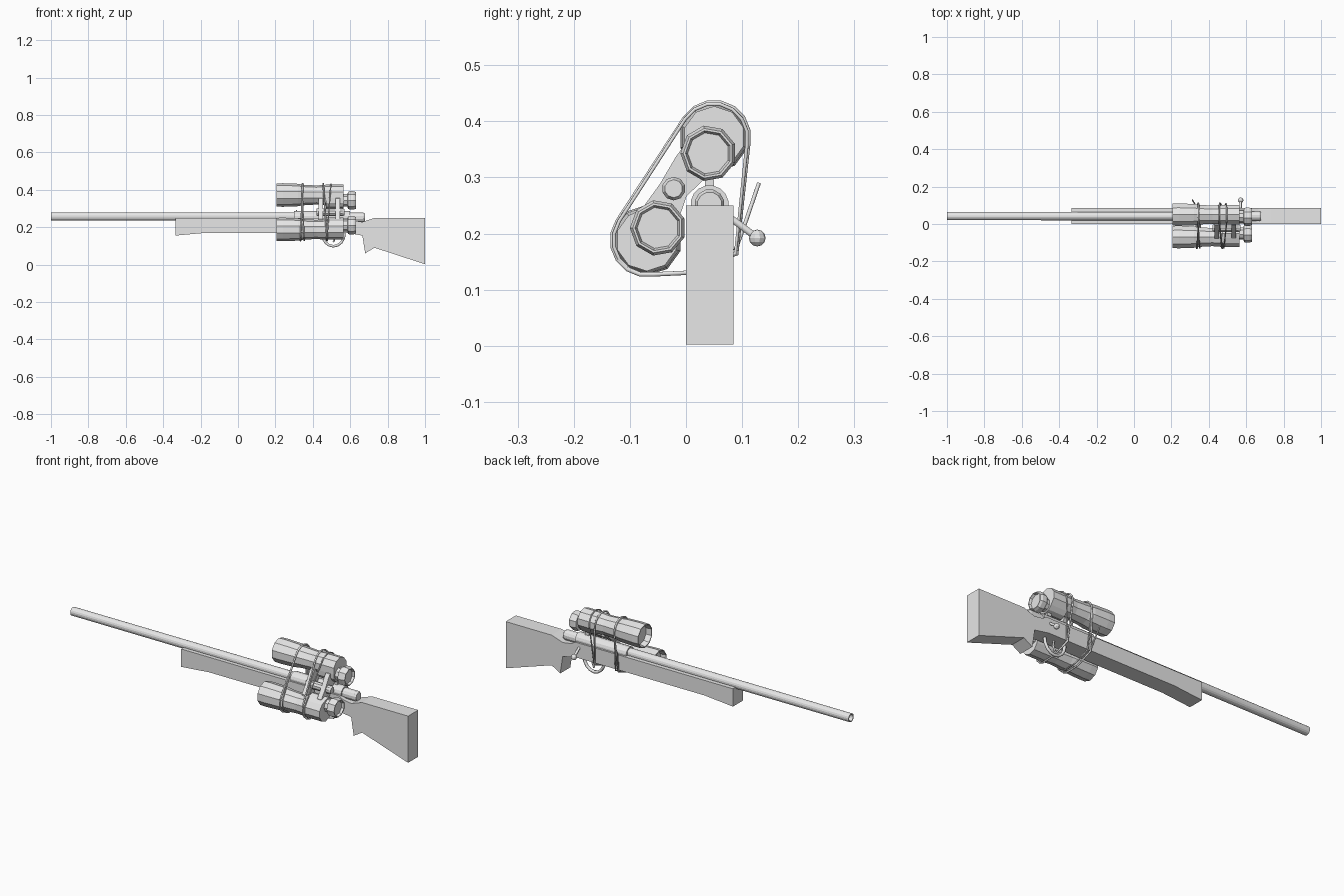
import bpy, bmesh, math
from mathutils import Vector
from mathutils.geometry import convex_hull_2d

if "Cube" in bpy.data.objects:
    bpy.data.objects.remove(bpy.data.objects["Cube"])

grey = bpy.data.materials.new("plain grey")
grey.diffuse_color = (0.8, 0.8, 0.8, 1)
grey.use_nodes = True
grey.node_tree.nodes["Principled BSDF"].inputs["Base Color"].default_value = grey.diffuse_color


def finish(name, bm):
    bmesh.ops.remove_doubles(bm, verts=bm.verts, dist=1e-5)
    bmesh.ops.recalc_face_normals(bm, faces=bm.faces)
    me = bpy.data.meshes.new(name)
    bm.to_mesh(me)
    bm.free()
    me.materials.append(grey)
    ob = bpy.data.objects.new(name, me)
    bpy.context.collection.objects.link(ob)
    return ob


def lathe(name, centre, profile, sides=10):
    """Turned part along x; profile holds (x, radius) and caps itself at both ends."""
    bm = bmesh.new()
    rings = []
    for x, r in profile:
        rings.append([bm.verts.new((x, centre[0] + r * math.cos(a), centre[1] + r * math.sin(a)))
                      for a in [(i + 0.5) * math.tau / sides for i in range(sides)]])
    for a, b in zip(rings, rings[1:]):
        for i in range(sides):
            j = (i + 1) % sides
            bm.faces.new((a[i], a[j], b[j], b[i]))
    bm.faces.new(rings[0])
    bm.faces.new(rings[-1])
    return finish(name, bm)


def prism(name, outline, axis, lo, hi):
    """Extrude a 2D outline: axis 'x' reads points as (y, z), axis 'y' as (x, z)."""
    bm = bmesh.new()
    place = (lambda p, d: (d, p[0], p[1])) if axis == 'x' else (lambda p, d: (p[0], d, p[1]))
    a = [bm.verts.new(place(p, lo)) for p in outline]
    b = [bm.verts.new(place(p, hi)) for p in outline]
    bm.faces.new(a)
    bm.faces.new(b)
    for i in range(len(a)):
        j = (i + 1) % len(a)
        bm.faces.new((a[i], a[j], b[j], b[i]))
    return finish(name, bm)


def circle(c, r, n=10):
    return [(c[0] + r * math.cos((i + 0.5) * math.tau / n),
             c[1] + r * math.sin((i + 0.5) * math.tau / n)) for i in range(n)]


def hull(points):
    return [points[i] for i in convex_hull_2d([Vector(p) for p in points])]


def wire(name, points, radius, closed=False):
    cu = bpy.data.curves.new(name, 'CURVE')
    cu.dimensions = '3D'
    cu.bevel_depth = radius
    cu.bevel_resolution = 1
    cu.use_fill_caps = True
    sp = cu.splines.new('POLY')
    sp.points.add(len(points) - 1)
    for p, co in zip(sp.points, points):
        p.co = (*co, 1)
    sp.use_cyclic_u = closed
    cu.materials.append(grey)
    ob = bpy.data.objects.new(name, cu)
    bpy.context.collection.objects.link(ob)
    return ob


# Stock with fore-end, grip and butt
prism("stock", [(-0.335, 0.25), (-0.335, 0.155), (-0.17, 0.17), (0.58, 0.17), (0.665, 0.155),
                (0.68, 0.06), (0.73, 0.09), (1.0, 0.002), (1.0, 0.25), (0.73, 0.25),
                (0.665, 0.228), (0.62, 0.235), (0.59, 0.25)], 'y', 0.0, 0.085)

# Barrel, receiver and bolt
bore = (0.042, 0.252)
lathe("barrel", (0.042, 0.257),
      [(-0.9, 0.016), (-1.0, 0.017), (-1.0, 0.022), (0.32, 0.023)], 16)
lathe("receiver", bore, [(0.3, 0.024), (0.3, 0.034), (0.6, 0.034)], 16)
lathe("bolt", bore, [(0.6, 0.027), (0.67, 0.027), (0.68, 0.022)], 12)
wire("bolt_handle", [(0.57, 0.06, 0.24), (0.57, 0.09, 0.22), (0.57, 0.122, 0.196)], 0.007)
bm = bmesh.new()
bmesh.ops.create_uvsphere(bm, u_segments=10, v_segments=6, radius=0.015)
knob = finish("bolt_knob", bm)
knob.location = (0.57, 0.127, 0.192)
prism("scope_post", [(0.034, 0.27), (0.05, 0.27), (0.05, 0.32), (0.034, 0.32)], 'x', 0.535, 0.56)

# Trigger and its guard
guard = [(0.51 + 0.06 * math.cos(a), 0.0425, 0.168 + 0.07 * math.sin(a))
         for a in [math.pi + i * math.pi / 8 for i in range(9)]]
wire("trigger_guard", guard, 0.008)
wire("trigger", [(0.515, 0.0425, 0.175), (0.52, 0.0425, 0.145), (0.51, 0.0425, 0.12)], 0.005)

# Binoculars: two tubes, prism housings and eyepieces
tubes = {"upper": ((0.05, 0.372), (0.04, 0.343)), "lower": ((-0.07, 0.188), (-0.05, 0.21))}
hinge = (-0.022, 0.28)
for side, (tube, eye) in tubes.items():
    lathe(side + "_objective_tube", tube,
          [(0.235, 0.052), (0.205, 0.057), (0.205, 0.062), (0.24, 0.063), (0.32, 0.06),
           (0.35, 0.055), (0.42, 0.051), (0.47, 0.055), (0.56, 0.055)])
    lathe(side + "_eyepiece", eye,
          [(0.55, 0.034), (0.585, 0.034), (0.588, 0.046), (0.597, 0.05), (0.618, 0.05),
           (0.63, 0.045), (0.63, 0.041), (0.618, 0.037)], 9)
    prism(side + "_prism_housing", hull(circle(tube, 0.055) + circle(eye, 0.042)),
          'x', 0.47, 0.565)
    # Arms reaching to the central hinge
    toward = (Vector(tube) + Vector(hinge)) / 2
    for label, lo, hi in (("front", 0.43, 0.455), ("rear", 0.52, 0.545)):
        prism(f"{side}_{label}_hinge_arm", hull(circle(hinge, 0.026) + circle(toward, 0.034)),
              'x', lo, hi)
lathe("hinge_pin", hinge, [(0.42, 0.018), (0.425, 0.021), (0.56, 0.021), (0.57, 0.016)], 10)

# Straps pulled around both tubes and the stock
loop = hull(circle(tubes["upper"][0], 0.062, 16) + circle(tubes["lower"][0], 0.062, 16)
            + [(0.09, 0.164), (0.0, 0.13)])
for label, x, slant in (("front", 0.335, 0.04), ("rear", 0.475, -0.07)):
    wire(label + "_strap", [(x + slant * (z - 0.15), y, z) for y, z in loop], 0.0045, True)
    wire(label + "_strap_inner", [(x + 0.012 - slant * (z - 0.3), y * 0.98, z * 0.99 + 0.002)
                                  for y, z in loop], 0.0035, True)

# Loose strap end
wire("strap_end", [(0.335, 0.088, 0.17), (0.325, 0.106, 0.22), (0.312, 0.13, 0.29)], 0.0035)
